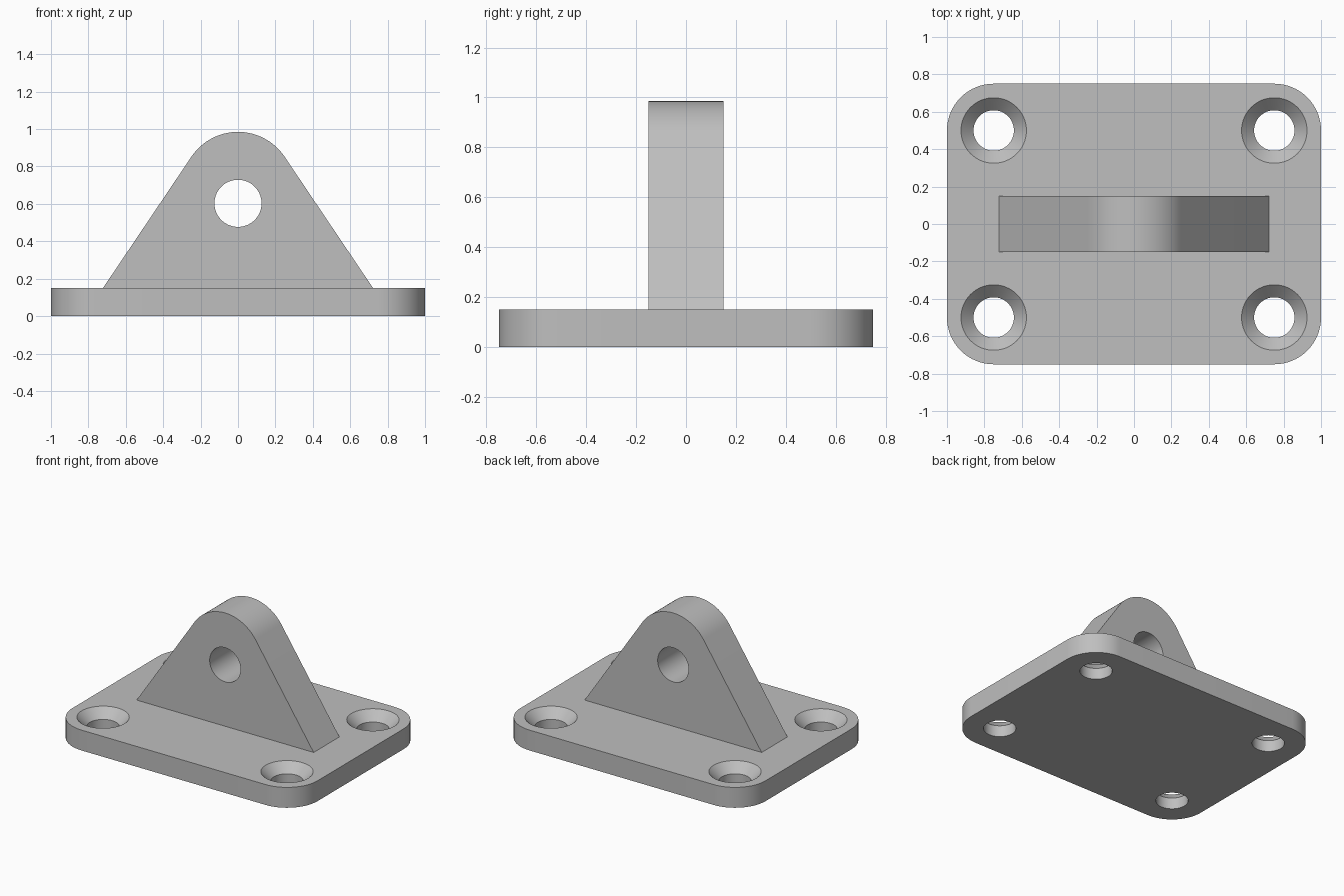
import bpy, bmesh
from math import cos, sin, pi, atan2, hypot, asin

if "Cube" in bpy.data.objects:
    bpy.data.objects.remove(bpy.data.objects["Cube"])

GREY = (0.52, 0.52, 0.52, 1)
metal = bpy.data.materials.new("grey_metal")
metal.use_nodes = True
metal.diffuse_color = GREY
metal.node_tree.nodes["Principled BSDF"].inputs["Base Color"].default_value = GREY


def arc(cx, cy, r, start, end, steps):
    return [(cx + r * cos(start + (end - start) * i / steps),
             cy + r * sin(start + (end - start) * i / steps)) for i in range(steps + 1)]


def finish(name, bm):
    bmesh.ops.recalc_face_normals(bm, faces=bm.faces)
    mesh = bpy.data.meshes.new(name)
    bm.to_mesh(mesh)
    bm.free()
    mesh.materials.append(metal)
    obj = bpy.data.objects.new(name, mesh)
    bpy.context.collection.objects.link(obj)
    return obj


def extrude(name, outline, vector):
    """Closed prism from a list of 3D outline points."""
    bm = bmesh.new()
    face = bm.faces.new([bm.verts.new(p) for p in outline])
    result = bmesh.ops.extrude_face_region(bm, geom=[face], use_keep_orig=True)
    verts = [g for g in result["geom"] if isinstance(g, bmesh.types.BMVert)]
    bmesh.ops.translate(bm, verts=verts, vec=vector)
    return finish(name, bm)


def lathe(name, cx, cy, profile, sides=64):
    """Solid of revolution about a vertical axis from (radius, height) pairs."""
    bm = bmesh.new()
    rings = [[bm.verts.new((cx + r * cos(2 * pi * i / sides), cy + r * sin(2 * pi * i / sides), z))
              for i in range(sides)] for r, z in profile]
    for low, high in zip(rings, rings[1:]):
        for i in range(sides):
            j = (i + 1) % sides
            bm.faces.new((low[i], low[j], high[j], high[i]))
    bm.faces.new(rings[0])
    bm.faces.new(rings[-1])
    return finish(name, bm)


def cut(obj, cutter):
    bpy.context.view_layer.objects.active = obj
    mod = obj.modifiers.new("hole", "BOOLEAN")
    mod.operation, mod.solver, mod.object = "DIFFERENCE", "EXACT", cutter
    bpy.ops.object.modifier_apply(modifier=mod.name)
    bpy.data.objects.remove(cutter)


# Base plate with rounded corners
HALF_X, HALF_Y, THICK, CORNER = 1.0, 0.75, 0.15, 0.25
outline = []
for k, (sx, sy) in enumerate([(1, 1), (-1, 1), (-1, -1), (1, -1)]):
    outline += arc(sx * (HALF_X - CORNER), sy * (HALF_Y - CORNER), CORNER,
                   k * pi / 2, (k + 1) * pi / 2, 16)
plate = extrude("base_plate", [(x, y, 0) for x, y in outline], (0, 0, THICK))

# Countersunk screw holes
HOLE, SINK, OVER = 0.108, 0.175, 0.05
for sx in (-1, 1):
    for sy in (-1, 1):
        cut(plate, lathe("screw_hole_cutter", sx * 0.75, sy * 0.5,
                         [(HOLE, -OVER), (HOLE, THICK - (SINK - HOLE)),
                          (SINK, THICK), (SINK, THICK + OVER)]))

# Upright lug: straight flanks running tangent into a round top
FOOT, HALF_LUG, TOP_R, TOP_Z = 0.722, 0.15, 0.30, 0.685
drop = TOP_Z - THICK
tangent = pi / 2 - atan2(FOOT, drop) - asin(TOP_R / hypot(FOOT, drop))
tangent = atan2(-drop, FOOT) + pi / 2 - asin(TOP_R / hypot(FOOT, drop))
side = [(-FOOT, THICK), (FOOT, THICK)] + arc(0, TOP_Z, TOP_R, tangent, pi - tangent, 32)
lug = extrude("upright_lug", [(x, -HALF_LUG, z) for x, z in side], (0, 2 * HALF_LUG, 0))

# Pin hole through the lug
cut(lug, extrude("pin_hole_cutter",
                 [(x, -0.3, z) for x, z in arc(0, 0.603, 0.126, 0, 2 * pi, 64)[:-1]], (0, 0.6, 0)))

# Smooth the rounded walls, keep the edges sharp
for obj in (plate, lug):
    bpy.ops.object.select_all(action="DESELECT")
    obj.select_set(True)
    bpy.context.view_layer.objects.active = obj
    bpy.ops.object.shade_smooth_by_angle(angle=pi / 6)
